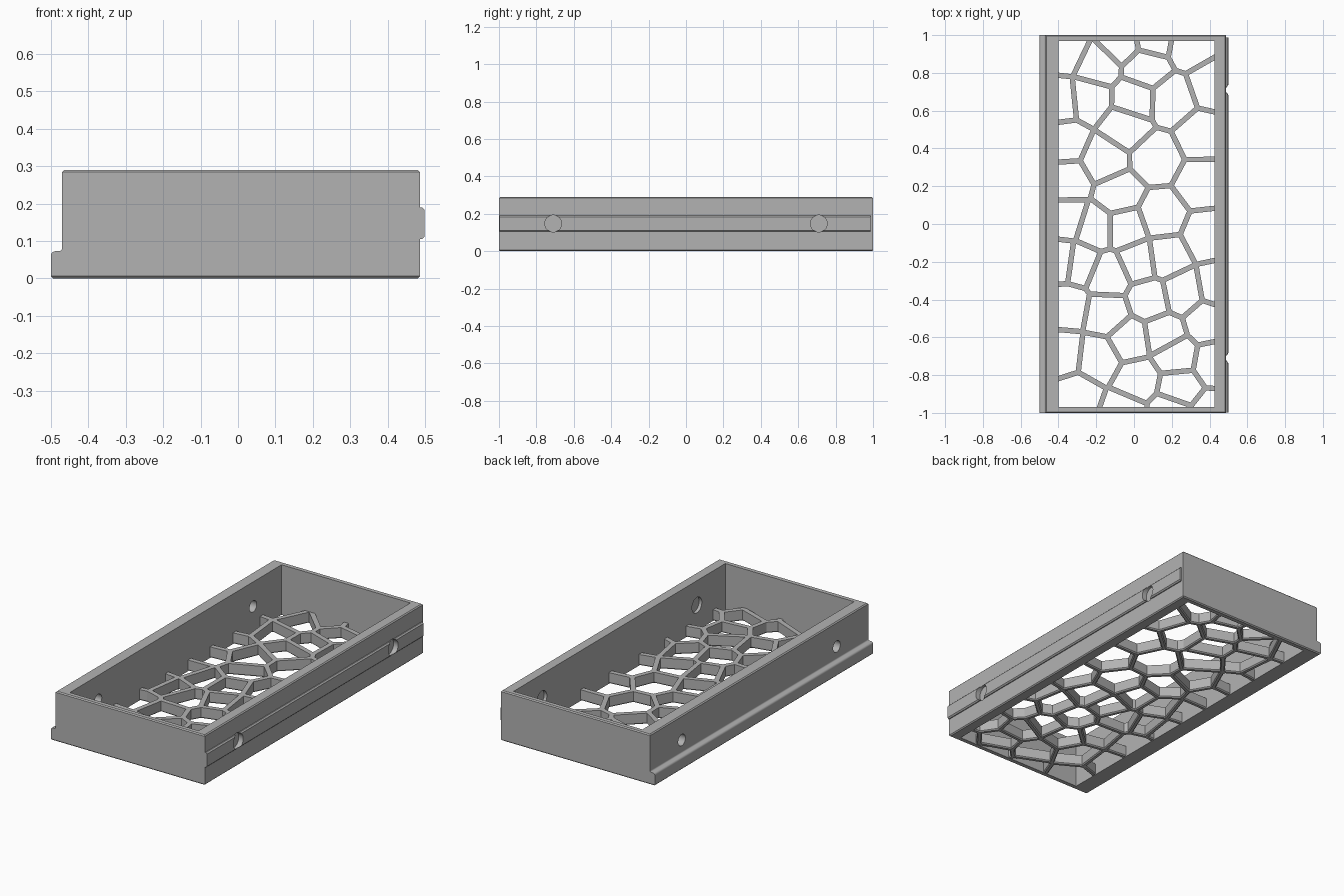
import bpy, bmesh, math
from mathutils import Vector

if "Cube" in bpy.data.objects:
    bpy.data.objects.remove(bpy.data.objects["Cube"], do_unlink=True)

grey = bpy.data.materials.new("plain grey")
grey.use_nodes = True
grey.diffuse_color = (0.45, 0.45, 0.45, 1)
grey.node_tree.nodes["Principled BSDF"].inputs["Base Color"].default_value = grey.diffuse_color

# Main dimensions
TOP, FLOOR = 0.29, 0.065
LEFT, RIGHT, END = -0.40, 0.427, 0.97
HOLE_Z, HOLE_Y = 0.148, 0.71


def make_object(name, bm):
    bmesh.ops.recalc_face_normals(bm, faces=bm.faces)
    mesh = bpy.data.meshes.new(name)
    bm.to_mesh(mesh)
    bm.free()
    mesh.materials.append(grey)
    obj = bpy.data.objects.new(name, mesh)
    bpy.context.collection.objects.link(obj)
    return obj


def add_prism(bm, points, direction):
    """Extrude a closed outline along a direction."""
    face = bm.faces.new([bm.verts.new(p) for p in points])
    new = bmesh.ops.extrude_face_region(bm, geom=[face])["geom"]
    bmesh.ops.translate(bm, vec=direction,
                        verts=[v for v in new if isinstance(v, bmesh.types.BMVert)])


def profile_along_y(outline, start, end):
    bm = bmesh.new()
    add_prism(bm, [(x, start, z) for x, z in outline], (0, end - start, 0))
    return bm


def box(name, low, high):
    bm = bmesh.new()
    corners = [(low[0], low[1]), (high[0], low[1]), (high[0], high[1]), (low[0], high[1])]
    add_prism(bm, [(x, y, low[2]) for x, y in corners], (0, 0, high[2] - low[2]))
    return make_object(name, bm)


def chamfer_levels(bm, levels, width):
    """Chamfer every edge lying at one of the given heights."""
    bmesh.ops.dissolve_limit(bm, angle_limit=0.01, verts=bm.verts, edges=bm.edges)
    edges = [e for e in bm.edges
             if any(all(abs(v.co.z - z) < 1e-4 for v in e.verts) for z in levels)]
    bmesh.ops.bevel(bm, geom=edges, offset=width, segments=1, affect='EDGES')


def cut(targets, cutter):
    cutter.hide_render = True
    for obj in targets:
        mod = obj.modifiers.new("cut", 'BOOLEAN')
        mod.operation, mod.solver, mod.object = 'DIFFERENCE', 'EXACT', cutter
        bpy.context.view_layer.objects.active = obj
        bpy.ops.object.modifier_apply(modifier=mod.name)
    bpy.data.objects.remove(cutter, do_unlink=True)


# Tray body with the rounded foot ledge on one long side
def arc(cx, cz, r, a, b):
    return [(cx + r * math.cos(math.radians(a + (b - a) * i / 4)),
             cz + r * math.sin(math.radians(a + (b - a) * i / 4))) for i in range(5)]


outline = [(0.487, 0), (0.487, TOP), (-0.47, TOP)]
outline += arc(-0.478, 0.081, 0.008, 0, -90) + arc(-0.488, 0.061, 0.012, 90, 180) + [(-0.5, 0)]
bm = profile_along_y(outline, -1, 1)
chamfer_levels(bm, (0, TOP), 0.006)
body = make_object("tray_body", bm)
cut([body], box("cavity", (LEFT, -END, -1), (RIGHT, END, 1)))

# Slide rail on the other long side
rail = make_object("side_rail", profile_along_y(
    [(0.48, 0.105), (0.492, 0.105), (0.499, 0.112), (0.499, 0.183), (0.492, 0.19), (0.48, 0.19)],
    -0.997, 0.987))

# Round holes: through the ledge side, pockets on both faces of the rail side
for y in (-HOLE_Y, HOLE_Y):
    for x0, x1, r in ((-0.6, -0.35, 0.033), (0.40, 0.445, 0.045), (0.47, 0.55, 0.045)):
        bm = bmesh.new()
        ring = [(x0, y + r * math.cos(a), HOLE_Z + r * math.sin(a))
                for a in (math.tau * i / 32 for i in range(32))]
        add_prism(bm, ring, (x1 - x0, 0, 0))
        cut([body, rail] if x0 > 0.45 else [body], make_object("hole_cutter", bm))

# Cell centres of the floor mesh, in thousandths, row by row
CENTRES = [
    (-342, 896), (-189, 836), (-78, 931), (112, 944), (306, 907), (70, 821),
    (-6, 667), (-226, 649), (-366, 659), (204, 648), (377, 735), (340, 468),
    (-48, 506), (121, 344), (-331, 442), (-158, 347), (-325, 224), (-76, 168),
    (338, 211), (154, 63), (-343, 30), (-205, -19), (-38, -26), (359, -59),
    (190, -171), (20, -199), (-134, -275), (-274, -214), (-375, -193), (-334, -441),
    (-151, -477), (71, -400), (259, -359), (395, -303), (362, -526), (160, -570),
    (-19, -616), (-188, -717), (-351, -680), (-295, -897), (-71, -942), (18, -823),
    (224, -702), (388, -744), (247, -860), (171, -953), (384, -935)]
targets = [Vector(c) / 1000 for c in CENTRES]


def cell(sites, i, margin, grow):
    """Voronoi cell of one site inside the floor, pulled in by a margin."""
    l, r, e = LEFT - grow, RIGHT + grow, END + grow
    poly = [Vector(p) for p in ((l, -e), (r, -e), (r, e), (l, e))]
    for other in sites:
        normal = other - sites[i]
        if not 0 < normal.length < 0.9:
            continue
        normal.normalize()
        limit = normal.dot((other + sites[i]) / 2) - margin
        kept = []
        for a, b in zip(poly, poly[1:] + poly[:1]):
            da, db = normal.dot(a) - limit, normal.dot(b) - limit
            if da <= 0:
                kept.append(a)
            if da * db < 0:
                kept.append(a.lerp(b, da / (da - db)))
        poly = kept
    return poly


def centroid(poly):
    area, total = 0, Vector((0, 0))
    for a, b in zip(poly[1:], poly[2:]):
        t = (a - poly[0]).cross(b - poly[0])
        area += t
        total += (poly[0] + a + b) * t / 3
    return total / area if area > 1e-9 else None


# Shift the sites until each cell is centred where it should be
sites = [t.copy() for t in targets]
for step in range(50):
    middles = [centroid(cell(sites, i, 0, 0.015)) for i in range(len(sites))]
    sites = [s + (t - m) * 0.5 if m else s for s, t, m in zip(sites, targets, middles)]

# Floor mesh: a plate with every cell cut out
floor = box("floor_mesh", (LEFT - 0.02, -END - 0.012, 0.002), (RIGHT + 0.02, END + 0.012, FLOOR))
bm = bmesh.new()
for i in range(len(sites)):
    poly = []
    for p in cell(sites, i, 0.014, 0.003):
        if all((p - q).length > 0.002 for q in poly):
            poly.append(p)
    if len(poly) > 2:
        add_prism(bm, [(p.x, p.y, -0.1) for p in poly], (0, 0, 0.3))
cut([floor], make_object("cell_cutter", bm))
bm = bmesh.new()
bm.from_mesh(floor.data)
chamfer_levels(bm, (0.002,), 0.006)
bm.to_mesh(floor.data)
bm.free()

# Soft shading inside the round holes only
for obj in bpy.context.selected_objects:
    obj.select_set(False)
for obj in (body, rail):
    obj.select_set(True)
bpy.context.view_layer.objects.active = body
bpy.ops.object.shade_smooth_by_angle(angle=math.radians(25))
